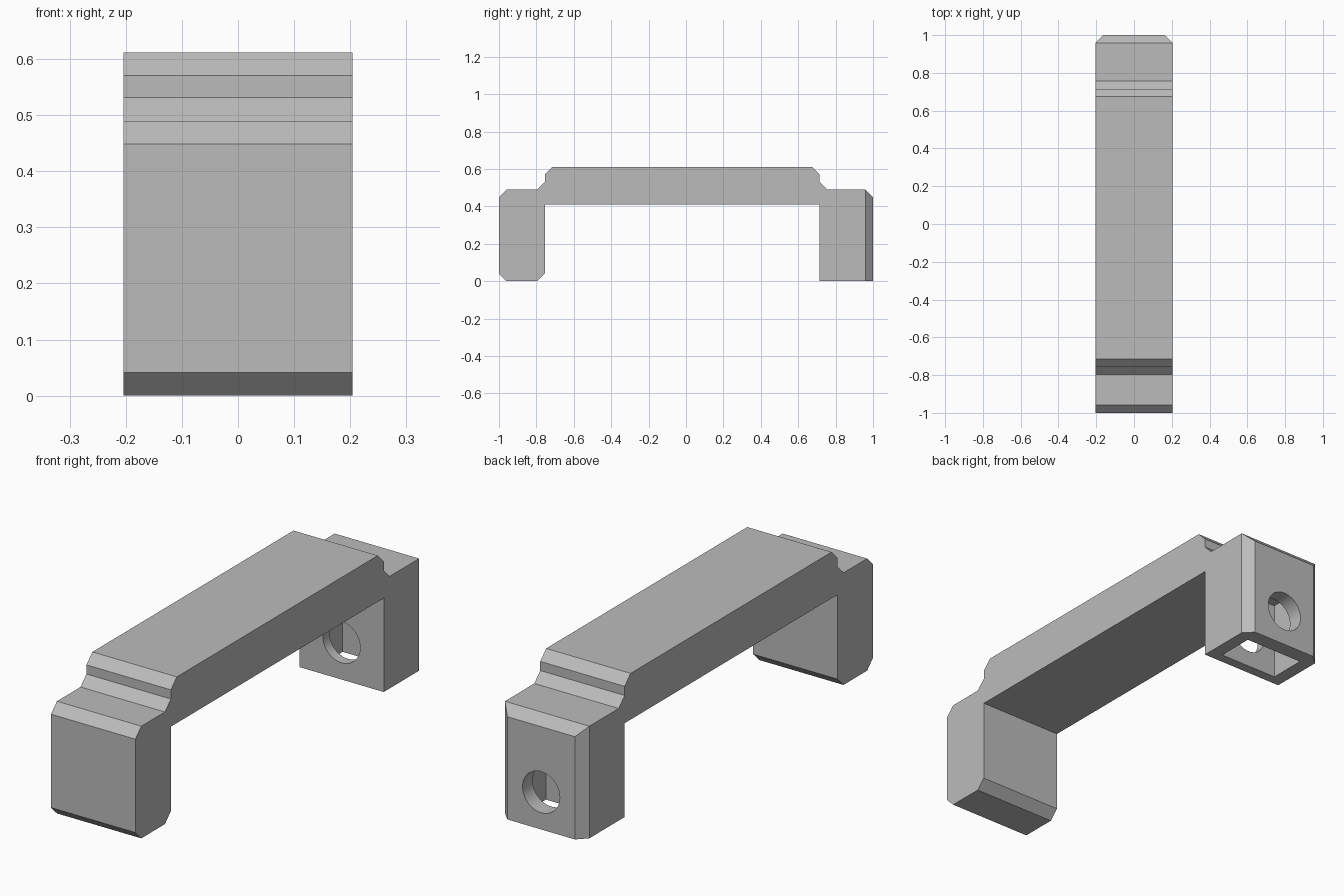
import bpy
import bmesh
from mathutils import Vector

cube = bpy.data.objects.get("Cube")
if cube:
    bpy.data.objects.remove(cube, do_unlink=True)

HALF_W = 0.204   # half the bracket width
C = 0.041        # chamfer size

grey = bpy.data.materials.new("plain grey")
grey.use_nodes = True
colour = (0.5, 0.5, 0.5, 1)
grey.diffuse_color = colour
grey.node_tree.nodes["Principled BSDF"].inputs["Base Color"].default_value = colour


def to_object(bm, name):
    mesh = bpy.data.meshes.new(name)
    bmesh.ops.recalc_face_normals(bm, faces=bm.faces)
    bm.to_mesh(mesh)
    bm.free()
    mesh.materials.append(grey)
    obj = bpy.data.objects.new(name, mesh)
    bpy.context.collection.objects.link(obj)
    return obj


# Side outline of the handle (y, z): front leg, stepped bar, back leg
FRONT, FRONT_IN, BACK_IN, BACK = -1, -0.755, 0.715, 1
STEP, TOP, UNDER = 0.49, 0.612, 0.41
outline = [
    (FRONT + C, 0), (FRONT, C), (FRONT, STEP - C), (FRONT + C, STEP),
    (FRONT_IN - C, STEP), (FRONT_IN, STEP + C), (FRONT_IN, TOP - C), (FRONT_IN + C, TOP),
    (BACK_IN - C, TOP), (BACK_IN, TOP - C), (BACK_IN, STEP + C), (BACK_IN + C, STEP),
    (BACK - C, STEP), (BACK, STEP - C), (BACK, 0), (BACK_IN, 0),
    (BACK_IN, UNDER), (FRONT_IN, UNDER), (FRONT_IN, C), (FRONT_IN - C, 0),
]
bm = bmesh.new()
side = bm.faces.new([bm.verts.new((-HALF_W, y, z)) for y, z in outline])
ext = bmesh.ops.extrude_face_region(bm, geom=[side])
moved = [v for v in ext["geom"] if isinstance(v, bmesh.types.BMVert)]
bmesh.ops.translate(bm, verts=moved, vec=(2 * HALF_W, 0, 0))

# Upright chamfers on the two back corners
for s in (-1, 1):
    bmesh.ops.bisect_plane(bm, geom=bm.verts[:] + bm.edges[:] + bm.faces[:],
                           plane_co=(s * HALF_W, BACK - C, 0), plane_no=(s, 1, 0),
                           clear_outer=True)
    bmesh.ops.holes_fill(bm, edges=[e for e in bm.edges if e.is_boundary])
handle = to_object(bm, "handle")

# Nut pocket, open at the bottom of the back leg
bm = bmesh.new()
low, high = Vector((-0.145, 0.76, -0.1)), Vector((0.145, 0.93, 0.35))
bmesh.ops.create_cube(bm, size=1)
for v in bm.verts:
    v.co = (low + high) / 2 + v.co * (high - low)
pocket = to_object(bm, "nut_pocket_cutter")

# Screw hole running through the back leg
bm = bmesh.new()
bmesh.ops.create_cone(bm, cap_ends=True, segments=48, radius1=0.09, radius2=0.09, depth=0.5)
for v in bm.verts:
    v.co = (v.co.x, 0.86 + v.co.z, 0.163 + v.co.y)
hole = to_object(bm, "screw_hole_cutter")

bpy.ops.object.select_all(action="DESELECT")
bpy.context.view_layer.objects.active = handle
handle.select_set(True)
for cutter in (pocket, hole):
    cutter.hide_render = True
    mod = handle.modifiers.new(cutter.name, "BOOLEAN")
    mod.operation = "DIFFERENCE"
    mod.solver = "EXACT"
    mod.object = cutter
    bpy.ops.object.modifier_apply(modifier=mod.name)
    bpy.data.objects.remove(cutter, do_unlink=True)

bpy.ops.object.shade_smooth_by_angle()
